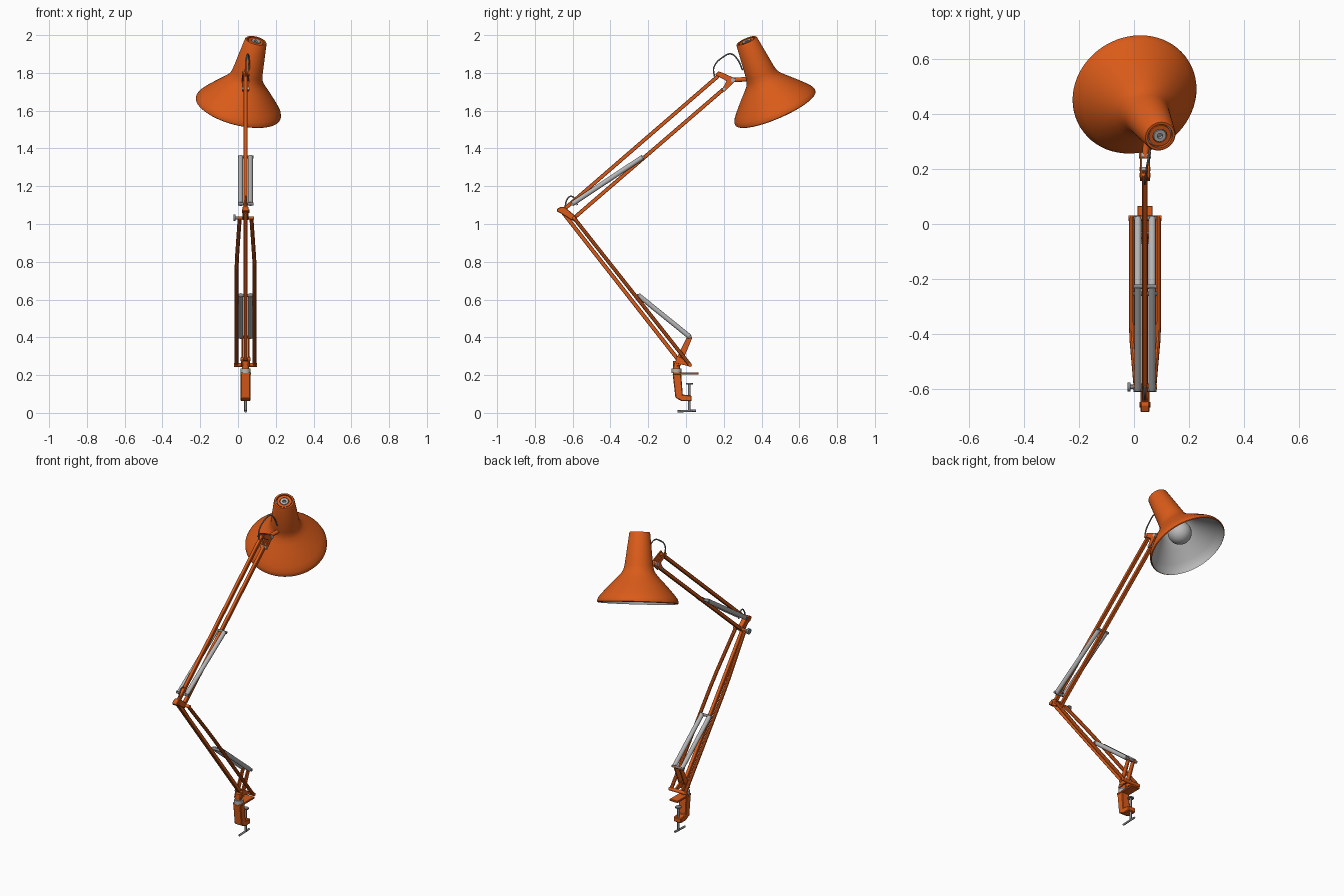
import bpy, bmesh
from math import pi, cos, sin
from mathutils import Vector, Matrix

cube = bpy.data.objects.get("Cube")
if cube:
    bpy.data.objects.remove(cube, do_unlink=True)

CX = 0.04  # plane of the arm


def material(name, r, g, b):
    m = bpy.data.materials.new(name)
    m.use_nodes = True
    m.diffuse_color = (r, g, b, 1)
    m.node_tree.nodes["Principled BSDF"].inputs["Base Color"].default_value = (r, g, b, 1)
    return m


ORANGE = material("orange paint", 0.7, 0.105, 0.01)
STEEL = material("spring steel", 0.46, 0.46, 0.46)
DARK = material("dark metal", 0.24, 0.24, 0.25)
LINING = material("inner light grey", 0.5, 0.5, 0.5)


def smooth_angle(ob):
    bpy.ops.object.select_all(action='DESELECT')
    ob.select_set(True)
    bpy.context.view_layer.objects.active = ob
    bpy.ops.object.shade_smooth_by_angle()


def finish(name, bm, mat, smooth=False):
    bmesh.ops.recalc_face_normals(bm, faces=bm.faces)
    me = bpy.data.meshes.new(name)
    bm.to_mesh(me)
    bm.free()
    me.materials.append(mat)
    ob = bpy.data.objects.new(name, me)
    bpy.context.collection.objects.link(ob)
    if smooth:
        smooth_angle(ob)


def along(a, b):
    """Frame with its origin at a and its z axis pointing to b."""
    d = Vector(b) - Vector(a)
    return Matrix.Translation(a) @ d.to_track_quat('Z', 'Y').to_matrix().to_4x4()


def lathe(name, profile, frame, mat, steps=64):
    bm = bmesh.new()
    vs = [bm.verts.new((r, 0, z)) for r, z in profile]
    es = [bm.edges.new(p) for p in zip(vs, vs[1:])]
    bmesh.ops.spin(bm, geom=vs + es, cent=(0, 0, 0), axis=(0, 0, 1),
                   angle=2 * pi, steps=steps, use_duplicate=False)
    bmesh.ops.remove_doubles(bm, verts=bm.verts, dist=1e-5)
    bm.transform(frame)
    finish(name, bm, mat, True)


def rod(name, a, b, r, mat):
    n = (Vector(b) - Vector(a)).length
    lathe(name, [(0, 0), (r, 0), (r, n), (0, n)], along(a, b), mat, 20)


def pin(name, y, z, half, r, mat):
    rod(name, (CX - half, y, z), (CX + half, y, z), r, mat)


def plate(name, pts, x0, x1, mat, bevel=0.002):
    """Side outline of (y, z) points, extruded across x."""
    bm = bmesh.new()
    f = bm.faces.new([bm.verts.new((x0, y, z)) for y, z in pts])
    r = bmesh.ops.extrude_face_region(bm, geom=[f])
    bmesh.ops.translate(bm, vec=(x1 - x0, 0, 0),
                        verts=[v for v in r["geom"] if isinstance(v, bmesh.types.BMVert)])
    bmesh.ops.bevel(bm, geom=bm.edges[:], offset=bevel, segments=1, affect='EDGES')
    finish(name, bm, mat)


def sweep(name, pts, r, mat, handle='AUTO'):
    """Round wire or bent bar along a path."""
    cu = bpy.data.curves.new(name, 'CURVE')
    cu.dimensions = '3D'
    cu.bevel_depth = r
    cu.bevel_resolution = 3
    cu.use_fill_caps = True
    sp = cu.splines.new('BEZIER')
    sp.bezier_points.add(len(pts) - 1)
    sp.resolution_u = 8
    for bp, p in zip(sp.bezier_points, pts):
        bp.co = p
        bp.handle_left_type = bp.handle_right_type = handle
    ob = bpy.data.objects.new(name, cu)
    bpy.context.collection.objects.link(ob)
    cu.materials.append(mat)
    bpy.ops.object.select_all(action='DESELECT')
    ob.select_set(True)
    bpy.context.view_layer.objects.active = ob
    bpy.ops.object.convert(target='MESH')
    smooth_angle(bpy.context.view_layer.objects.active)


def bar(name, a, b, w=0.02):
    """Square bar lying in the arm plane, a and b are (y, z)."""
    a, b = Vector(a), Vector(b)
    n = Vector((a.y - b.y, b.x - a.x)).normalized() * w / 2
    plate(name, [a + n, b + n, b - n, a - n], CX - w / 2, CX + w / 2, ORANGE)


# Key joints in the arm plane (y, z)
ELBOW, ELBOW_LOW = (-0.657, 1.068), (-0.593, 1.032)
BASE, BASE_REAR = (-0.044, 0.285), (0.021, 0.254)
HEAD, HEAD_LOW = (0.178, 1.79), (0.2, 1.715)
SHOULDER = (0.021, 0.402)
SIDES = (("right", -1), ("left", 1))

# Clamp
plate("clamp_body", [(-0.071, 0.21), (-0.026, 0.21), (-0.017, 0.097), (0.03, 0.092),
                     (0.03, 0.062), (-0.022, 0.062), (-0.056, 0.08)], 0.014, 0.066, ORANGE, 0.004)
plate("clamp_top_plate", [(-0.07, 0.203), (0.066, 0.203), (0.066, 0.215), (-0.07, 0.215)],
      0.012, 0.068, ORANGE)
rod("clamp_collar", (CX, -0.05, 0.212), (CX, -0.05, 0.236), 0.026, STEEL)
rod("clamp_screw", (CX, 0.018, 0.008), (CX, 0.018, 0.155), 0.007, DARK)
rod("clamp_pad", (CX, 0.018, 0.15), (CX, 0.018, 0.157), 0.018, DARK)
rod("clamp_handle", (CX, -0.046, 0.008), (CX, 0.052, 0.012), 0.006, DARK)

# Base bracket: paired cheeks around the pivots
rod("swivel_post", (CX, -0.05, 0.23), (CX, -0.05, 0.275), 0.018, ORANGE)
for side, s in SIDES:
    x = CX + s * 0.018
    plate(f"bracket_lever_{side}", [(-0.068, 0.247), (-0.028, 0.25), (0.033, 0.398),
                                    (0.024, 0.413), (0.008, 0.408), (-0.04, 0.31)],
          x - 0.004, x + 0.004, ORANGE, 0.001)
    plate(f"bracket_foot_{side}", [(-0.05, 0.298), (-0.03, 0.295), (0.03, 0.258),
                                   (0.026, 0.245), (-0.05, 0.262)],
          x - 0.005, x + 0.005, ORANGE, 0.001)
pin("base_front_pin", *BASE, 0.026, 0.009, ORANGE)
pin("base_rear_pin", *BASE_REAR, 0.06, 0.01, ORANGE)
pin("shoulder_pin", *SHOULDER, 0.041, 0.008, DARK)

# Lower arm: one centre bar and a bowed outer pair
bar("lower_centre_bar", BASE, ELBOW, 0.021)
for side, s in SIDES:
    path = []
    for t, off in ((0, 0.048), (0.62, 0.048), (0.72, 0.046), (1, 0.031)):
        p = Vector(BASE_REAR).lerp(Vector(ELBOW_LOW), t)
        path.append((CX + s * off, p.x, p.y))
    sweep(f"lower_outer_bar_{side}", path, 0.0105, ORANGE, 'VECTOR')
pin("lower_spring_bar", -0.254, 0.622, 0.043, 0.008, DARK)

# Elbow
plate("elbow_block", [(-0.685, 1.068), (-0.683, 1.08), (-0.66, 1.092), (-0.64, 1.088),
                      (-0.58, 1.038), (-0.588, 1.02), (-0.605, 1.02), (-0.655, 1.052)],
      CX - 0.016, CX + 0.016, ORANGE, 0.003)
pin("elbow_pivot", *ELBOW, 0.02, 0.01, ORANGE)
pin("elbow_bolt", *ELBOW_LOW, 0.044, 0.009, ORANGE)
rod("elbow_knob", (-0.024, *ELBOW_LOW), (-0.012, *ELBOW_LOW), 0.017, DARK)
rod("elbow_knob_stem", (-0.014, *ELBOW_LOW), (0.0, *ELBOW_LOW), 0.008, DARK)
pin("elbow_spring_pin", -0.603, 1.106, 0.041, 0.008, DARK)
sweep("elbow_cable", [(CX, y, z) for y, z in ((-0.64, 1.085), (-0.632, 1.125), (-0.612, 1.146),
                                              (-0.59, 1.137), (-0.575, 1.1))], 0.004, DARK)

# Upper arm
bar("upper_top_bar", ELBOW, HEAD)
bar("upper_low_bar", ELBOW_LOW, HEAD_LOW)
pin("upper_spring_bar", -0.228, 1.354, 0.041, 0.008, DARK)

# Springs in pairs
for side, s in SIDES:
    x = CX + s * 0.026
    rod(f"lower_spring_{side}", (x, *SHOULDER), (x, -0.254, 0.624), 0.013, STEEL)
    rod(f"upper_spring_{side}", (x, -0.603, 1.106), (x, -0.228, 1.355), 0.013, STEEL)

# Head bracket
for side, s in SIDES:
    x = CX + s * 0.014
    plate(f"head_bracket_{side}", [(0.155, 1.79), (0.17, 1.808), (0.195, 1.8), (0.262, 1.77),
                                   (0.255, 1.752), (0.205, 1.7), (0.188, 1.708), (0.215, 1.757)],
          x - 0.004, x + 0.004, ORANGE, 0.001)
pin("head_top_pin", *HEAD, 0.02, 0.008, ORANGE)
pin("head_low_pin", *HEAD_LOW, 0.02, 0.008, STEEL)
pin("head_hinge", 0.25, 1.762, 0.022, 0.012, STEEL)
rod("head_stem", (CX, 0.24, 1.762), (0.05, 0.35, 1.768), 0.012, ORANGE)

# Lamp head, all turned about one tilted axis
axis = along((0, 0.475, 1.61), (0.095, 0.32, 1.97))
lathe("shade", [(0.226, 0), (0.231, 0.004), (0.231, 0.013), (0.224, 0.03), (0.205, 0.054),
                (0.179, 0.083), (0.151, 0.113), (0.118, 0.147), (0.098, 0.17), (0.087, 0.19),
                (0.081, 0.215), (0.059, 0.398), (0.055, 0.404), (0.046, 0.404), (0.046, 0.39)],
      axis, ORANGE)
lathe("shade_lining", [(0.226, 0), (0.222, 0.012), (0.216, 0.03), (0.198, 0.052), (0.172, 0.081),
                       (0.144, 0.111), (0.111, 0.145), (0.081, 0.19), (0.074, 0.22), (0, 0.22)],
      axis, LINING)
lathe("bulb", [(0.068 * cos(a), 0.11 + 0.068 * sin(a)) for a in
               (pi * (i / 16 - 0.5) for i in range(15))] + [(0.026, 0.22)], axis, LINING, 32)
# Vented cap rings
lathe("cap_floor", [(0, 0.39), (0.047, 0.39)], axis, DARK)
lathe("cap_ring", [(0.026, 0.39), (0.026, 0.401), (0.041, 0.401), (0.041, 0.39)], axis, ORANGE)
lathe("cap_socket", [(0.01, 0.39), (0.01, 0.402), (0.023, 0.402), (0.023, 0.39)], axis, STEEL)

# Cable from the arm to the neck
sweep("head_cable", [(CX, 0.15, 1.78), (CX, 0.148, 1.83), (0.045, 0.195, 1.883),
                     (0.053, 0.24, 1.9), (0.058, 0.272, 1.872), (0.06, 0.3, 1.815)], 0.004, DARK)
